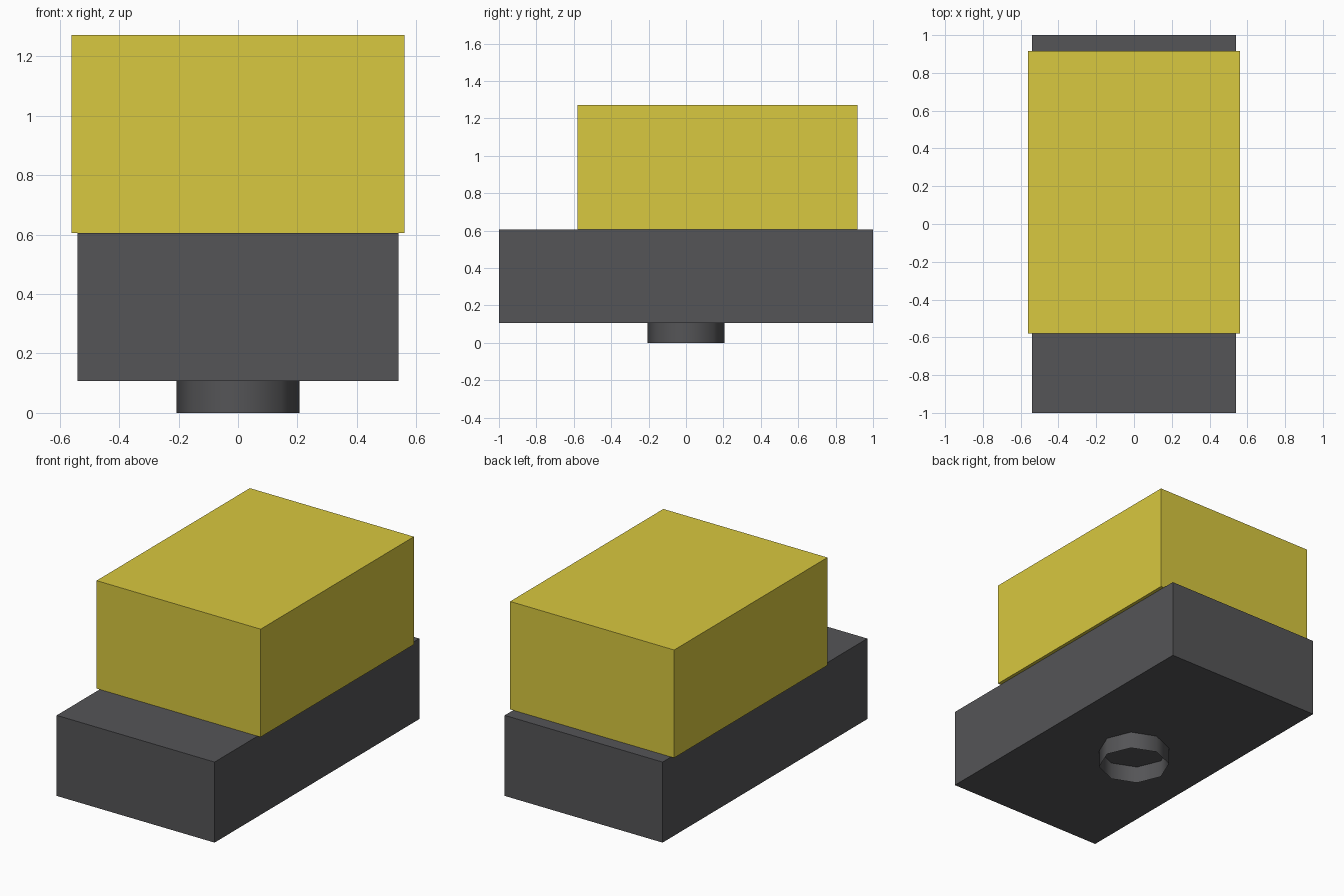
import bpy

if "Cube" in bpy.data.objects:
    bpy.data.objects.remove(bpy.data.objects["Cube"])


def material(name, rgb):
    mat = bpy.data.materials.new(name)
    mat.diffuse_color = (*rgb, 1)
    mat.use_nodes = True
    mat.node_tree.nodes["Principled BSDF"].inputs["Base Color"].default_value = mat.diffuse_color
    return mat


def box(name, lo, hi, mat):
    centre = [(a + b) / 2 for a, b in zip(lo, hi)]
    bpy.ops.mesh.primitive_cube_add(size=1, location=centre)
    ob = bpy.context.object
    ob.name = name
    ob.scale = [b - a for a, b in zip(lo, hi)]
    bpy.ops.object.transform_apply(location=False, rotation=False, scale=True)
    ob.data.materials.append(mat)
    return ob


yellow = material("yellow", (0.69, 0.58, 0.05))
dark_grey = material("dark_grey", (0.09, 0.09, 0.095))

BASE_Z, BODY_Z, TOP_Z = 0.107, 0.605, 1.272

# Chassis slab and the wider body block set towards the back
box("chassis", (-0.54, -1, BASE_Z), (0.54, 1, BODY_Z), dark_grey)
box("body", (-0.561, -0.58, BODY_Z), (0.561, 0.917, TOP_Z), yellow)

# Open eight-sided mounting ring under the chassis, with vertices on the axes
bpy.ops.mesh.primitive_cylinder_add(vertices=8, radius=0.207, depth=BASE_Z,
                                    end_fill_type='NOTHING',
                                    location=(0, 0, BASE_Z / 2))
ring = bpy.context.object
ring.name = "mounting_ring"
ring.data.materials.append(dark_grey)
bpy.ops.object.shade_smooth()
